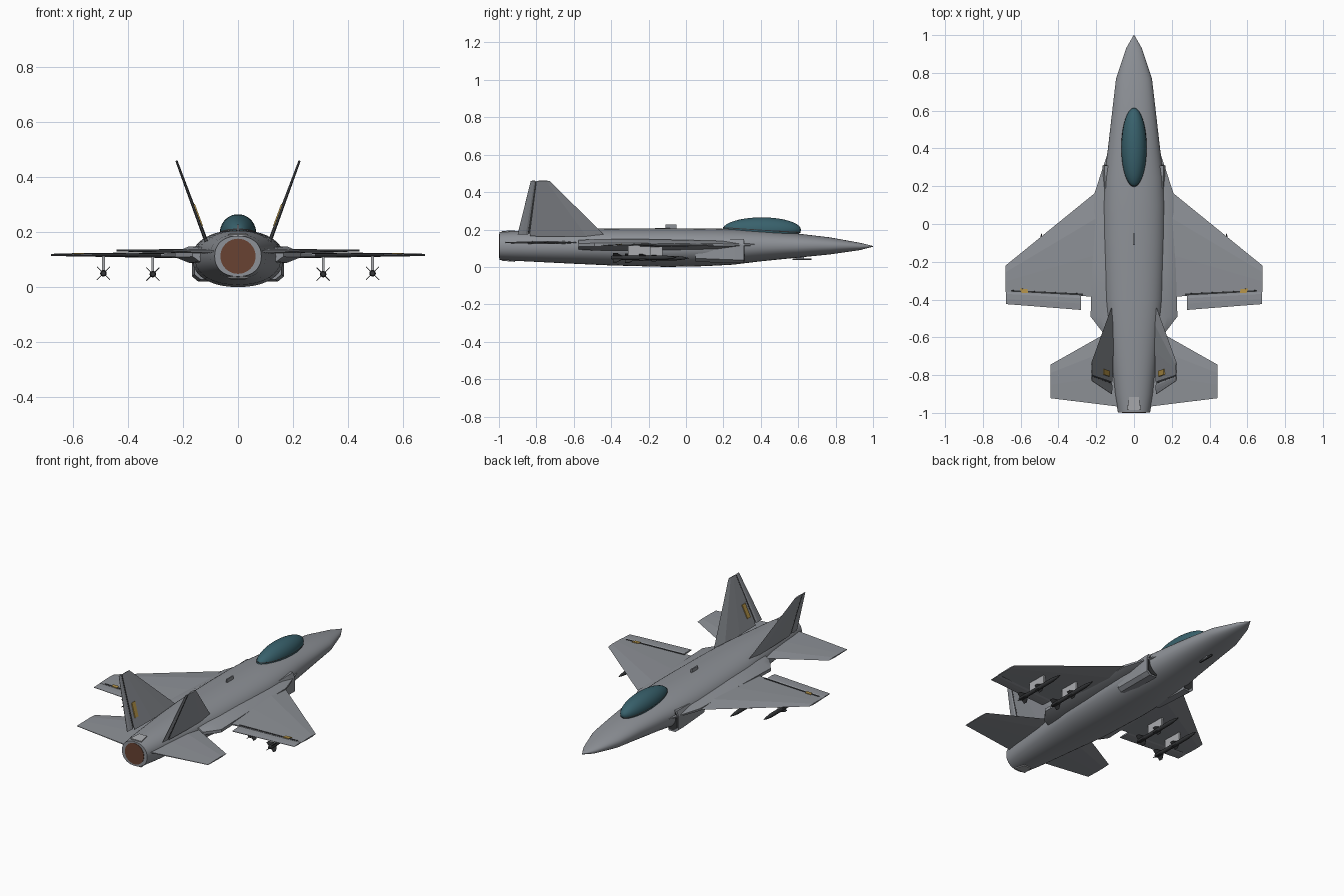
import bpy, bmesh, math
from mathutils import Vector, Matrix

if "Cube" in bpy.data.objects:
    bpy.data.objects.remove(bpy.data.objects["Cube"])


def material(name, rgb):
    m = bpy.data.materials.new(name)
    m.diffuse_color = (*rgb, 1)
    m.use_nodes = True
    m.node_tree.nodes["Principled BSDF"].inputs["Base Color"].default_value = m.diffuse_color
    return m


GREY = material("airframe grey", (0.27, 0.285, 0.31))
LIGHT = material("light grey", (0.40, 0.41, 0.43))
DARK = material("dark grey", (0.035, 0.037, 0.04))
TEAL = material("canopy teal", (0.04, 0.12, 0.15))
BROWN = material("burnt brown", (0.14, 0.055, 0.032))
YELLOW = material("marking yellow", (0.50, 0.32, 0.07))


def finish(name, bm, mat, smooth=None):
    bmesh.ops.recalc_face_normals(bm, faces=bm.faces)
    me = bpy.data.meshes.new(name)
    bm.to_mesh(me)
    bm.free()
    me.materials.append(mat)
    ob = bpy.data.objects.new(name, me)
    bpy.context.collection.objects.link(ob)
    if smooth:
        bpy.ops.object.select_all(action='DESELECT')
        ob.select_set(True)
        bpy.context.view_layer.objects.active = ob
        bpy.ops.object.shade_smooth_by_angle(angle=math.radians(smooth))
    return ob


def loft(name, rings, mat, smooth=None):
    """Skin equal-length rings of points and cap both ends."""
    bm = bmesh.new()
    vs = [[bm.verts.new(p) for p in r] for r in rings]
    n = len(vs[0])
    for a, b in zip(vs, vs[1:]):
        for i in range(n):
            bm.faces.new((a[i], a[(i + 1) % n], b[(i + 1) % n], b[i]))
    bm.faces.new(vs[0])
    bm.faces.new(vs[-1])
    return finish(name, bm, mat, smooth)


def foil(name, root, tip, t_root, t_tip, mat=GREY):
    """Wing-like panel; root and tip are (leading, trailing) point pairs."""
    r0, r1, t0, t1 = [Vector(p) for p in (*root, *tip)]
    n = (r1 - r0).cross(t0 - r0).normalized()
    section = [(0, 0), (.25, .5), (.6, .45), (1, .15), (1, -.15), (.6, -.45), (.25, -.5)]
    ring = lambda a, b, t: [a.lerp(b, u) + n * (h * t) for u, h in section]
    return loft(name, [ring(r0, r1, t_root), ring(t0, t1, t_tip)], mat)


def box(name, lo, hi, mat):
    rect = lambda y: [(lo[0], y, lo[2]), (hi[0], y, lo[2]), (hi[0], y, hi[2]), (lo[0], y, hi[2])]
    return loft(name, [rect(lo[1]), rect(hi[1])], mat)


def plate(name, corners, t, mat):
    p = [Vector(c) for c in corners]
    n = (p[1] - p[0]).cross(p[2] - p[0]).normalized() * t / 2
    return loft(name, [[v - n for v in p], [v + n for v in p]], mat)


def circle(cx, y, cz, r, n=16):
    return [(cx + r * math.cos(2 * math.pi * i / n), y, cz + r * math.sin(2 * math.pi * i / n)) for i in range(n)]


# Fuselage: y, half width, bottom, top
stations = [(1, .002, .108, .112), (.93, .042, .09, .129), (.77, .095, .067, .158), (.6, .115, .05, .178),
            (.4, .138, .03, .195), (.25, .158, .012, .203), (.1, .167, .004, .206), (-.1, .166, 0, .207),
            (-.4, .157, .008, .206), (-.6, .135, .017, .205), (-.9, .102, .032, .192), (-.998, .085, .038, .186)]
rings = []
for y, w, zb, zt in stations:
    e = 2 / 2.2
    ring = []
    for i in range(40):
        c, s = math.cos(i * math.pi / 20), math.sin(i * math.pi / 20)
        ring.append((w * math.copysign(abs(c) ** e, c), y,
                     (zb + zt) / 2 + (zt - zb) / 2 * math.copysign(abs(s) ** e, s)))
    rings.append(ring)
loft("fuselage", rings, GREY, 35)

# Exhaust disc and its upper and lower panels
loft("exhaust", [circle(0, -.99, .112, .064, 32), circle(0, -1, .112, .064, 32)], BROWN)
for nm, z0, z1 in (("upper_tail_panel", .193, .189), ("lower_tail_panel", .030, .036)):
    plate(nm, [(-.025, -.915, z0), (.025, -.915, z0), (.037, -.985, z1), (-.037, -.985, z1)], .006, LIGHT)

# Canopy with a thin dark sill
bm = bmesh.new()
bmesh.ops.create_uvsphere(bm, u_segments=32, v_segments=20, radius=1,
                          matrix=Matrix.Translation((0, .405, .198)) @ Matrix.Diagonal((.066, .21, .067, 1)))
finish("canopy", bm, TEAL, 40)
sill = [[((.063 + r * math.cos(b)) * math.cos(a), .405 + (.204 + r * math.cos(b)) * math.sin(a),
          .197 - .012 * math.sin(a) + r * math.sin(b))
         for b in [k * math.pi / 3 for k in range(6)] for r in [.004]]
        for a in [i * math.pi / 20 for i in range(41)]]
loft("canopy_sill_a", sill, DARK, 60)
loft("canopy_sill_b", [[(x, .81 - y, z + 2 * .012 * (y - .405) / .204) for x, y, z in r] for r in sill], DARK, 60)

# Small aerials
box("spine_aerial", (-.004, -.11, .195), (.004, -.05, .227), GREY)
box("chin_aerial", (-.004, .57, .036), (.004, .67, .046), DARK)
box("chin_aerial_mount", (-.003, .59, .04), (.003, .63, .065), GREY)

for s, side in ((-1, "left"), (1, "right")):
    # Blended strake between body and wing
    strake = []
    for y, x, h in ((.42, .125, .006), (.16, .21, .022), (-.2, .22, .03), (-.49, .23, .03), (-.575, .165, .025)):
        strake.append([(s * .08, y, .118 + h), (s * (x * .6 + .04), y, .118 + h), (s * x, y, .118 + h * .3),
                       (s * x, y, .118 - h * .3), (s * (x * .6 + .04), y, .118 - h), (s * .08, y, .118 - h)])
    loft(side + "_strake", strake, GREY, 30)

    # Air intake lip with dark opening
    lip = lambda y, g: [(s * x, y, z) for x, z in
                        ((.10, .02 + g), (.145 - g, .02 + g), (.167 - g, .038 + g),
                         (.167 - g, .12), (.155 - g, .15 - g), (.10, .15 - g))]
    loft(side + "_intake", [lip(.05, .008), lip(.26, 0), lip(.31, 0)], GREY)
    loft(side + "_intake_opening", [lip(.30, .009), lip(.313, .009)], DARK)

    # Main wing, flap, hinge line and marking
    foil(side + "_wing", ((s * .15, .21, .117), (s * .15, -.388, .117)),
         ((s * .68, -.22, .117), (s * .68, -.36, .117)), .026, .008)
    foil(side + "_flap", ((s * .28, -.372, .116), (s * .28, -.455, .116)),
         ((s * .677, -.352, .116), (s * .677, -.424, .116)), .010, .006)
    plate(side + "_flap_hinge", [(s * .27, -.378, .1195), (s * .65, -.358, .1175),
                                 (s * .65, -.35, .1185), (s * .27, -.368, .1205)], .006, DARK)
    plate(side + "_wing_marking", [(s * .56, -.366, .120), (s * .595, -.364, .120),
                                   (s * .605, -.342, .121), (s * .565, -.344, .121)], .006, YELLOW)

    # Tailplane
    foil(side + "_tailplane", ((s * .08, -.54, .13), (s * .08, -.967, .13)),
         ((s * .443, -.745, .133), (s * .443, -.922, .133)), .018, .007)

    # Canted fin with rudder, seam and marking
    P = lambda y, z: (s * (.117 + (z - .17) * .37), y, z)
    foil(side + "_fin", (P(-.43, .165), P(-.835, .165)), (P(-.73, .46), P(-.80, .46)), .014, .008)
    foil(side + "_rudder", (P(-.842, .175), P(-.90, .175)), (P(-.804, .46), P(-.83, .46)), .010, .006)
    plate(side + "_rudder_seam", [P(-.833, .18), P(-.845, .18), P(-.806, .455), P(-.798, .455)], .004, DARK)
    Q = lambda y, z: (P(y, z)[0] - s * .005, y, z + .002)
    plate(side + "_fin_marking", [Q(-.808, .22), Q(-.778, .22), Q(-.768, .30), Q(-.798, .30)], .006, YELLOW)

    # Missiles on pylons
    for tag, x, nose, z in (("inner", .31, .015, .047), ("outer", .49, -.05, .05)):
        nm = f"{side}_{tag}_"
        cx = s * x
        prof = [(0, .001), (.025, .007), (.07, .012), (.34, .012), (.35, .008)]
        loft(nm + "missile", [circle(cx, nose - d, z, r, 12) for d, r in prof], DARK, 40)
        for k in range(4):
            a = math.pi / 4 + k * math.pi / 2
            ray = lambda d, r: (cx + r * math.cos(a), nose - d, z + r * math.sin(a))
            for part, d, c, h in (("tail_fin", .285, .055, .034), ("mid_fin", .15, .05, .024)):
                plate(f"{nm}{part}_{k + 1}", [ray(d, .008), ray(d + c * .6, h), ray(d + c, h), ray(d + c, .008)],
                      .003, DARK)
        box(nm + "pylon", (cx - .005, nose - .26, z + .008), (cx + .005, nose - .14, .113), LIGHT)
